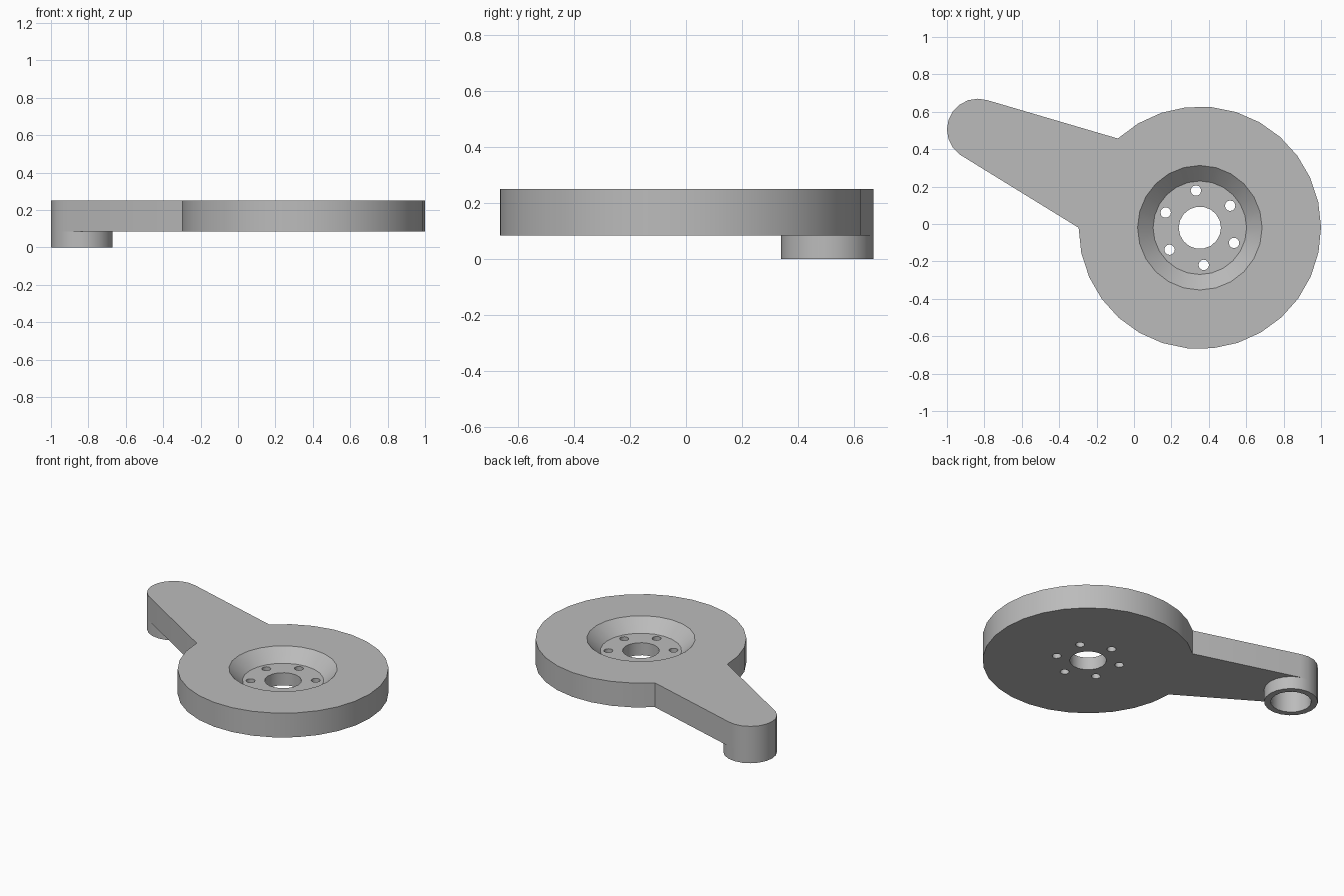
import bpy, bmesh
from math import sin, cos, radians

if "Cube" in bpy.data.objects:
    bpy.data.objects.remove(bpy.data.objects["Cube"])

DISC, DISC_R = (0.352, -0.02), 0.648
TIP, TIP_R = (-0.835, 0.505), 0.165
TOP, UNDER, FLOOR = 0.25, 0.085, 0.17

metal = bpy.data.materials.new("plain_grey")
metal.use_nodes = True
grey = (0.5, 0.5, 0.5, 1)
metal.diffuse_color = grey
metal.node_tree.nodes["Principled BSDF"].inputs["Base Color"].default_value = grey


def arc(centre, r, start, end, steps):
    angles = [radians(start + (end - start) * i / steps) for i in range(steps + 1)]
    return [(centre[0] + r * cos(a), centre[1] + r * sin(a)) for a in angles]


def loft(name, low, high, z0, z1):
    """Closed solid between two outlines with equal point counts."""
    bm = bmesh.new()
    a = [bm.verts.new((x, y, z0)) for x, y in low]
    b = [bm.verts.new((x, y, z1)) for x, y in high]
    bm.faces.new(a[::-1])
    bm.faces.new(b)
    for i in range(len(a)):
        j = (i + 1) % len(a)
        bm.faces.new((a[i], a[j], b[j], b[i]))
    bmesh.ops.recalc_face_normals(bm, faces=bm.faces)
    mesh = bpy.data.meshes.new(name)
    bm.to_mesh(mesh)
    bm.free()
    mesh.materials.append(metal)
    ob = bpy.data.objects.new(name, mesh)
    bpy.context.collection.objects.link(ob)
    return ob


def cone(name, centre, r0, r1, z0, z1, n):
    rings = [arc(centre, r, 0, 360, n)[:-1] for r in (r0, r1)]
    return loft(name, rings[0], rings[1], z0, z1)


def cut(target, cutter):
    mod = target.modifiers.new("cut", 'BOOLEAN')
    mod.operation, mod.solver, mod.object = 'DIFFERENCE', 'EXACT', cutter
    bpy.context.view_layer.objects.active = target
    bpy.ops.object.modifier_apply(modifier=mod.name)
    bpy.data.objects.remove(cutter)


# Disc and tapered arm as one plate
outline = arc(DISC, DISC_R, -180, 132.6, 26) + arc(TIP, TIP_R, 72, 234, 9)
plate = loft("disc_with_arm", outline, outline, UNDER, TOP)

# Conical recess, centre hole and ring of bolt holes
slope = (0.333 - 0.25) / (TOP - FLOOR)
cut(plate, cone("recess", DISC, 0.25, 0.333 + slope * 0.05, FLOOR, TOP + 0.05, 24))
cut(plate, cone("centre_hole", DISC, 0.113, 0.113, 0, 0.3, 18))
for k in range(6):
    spot = arc(DISC, 0.2, 36 + 60 * k, 0, 1)[0]
    cut(plate, cone("bolt_hole", spot, 0.028, 0.028, 0, 0.3, 12))

# Hollow boss under the arm tip, its bore running up into the arm
boss = cone("tip_boss", TIP, TIP_R, TIP_R, 0, UNDER, 20)
for part in (plate, boss):
    cut(part, cone("bore", TIP, 0.125, 0.125, -0.1, FLOOR, 20))

# Smooth round walls, crisp rims
for part in (plate, boss):
    bpy.ops.object.select_all(action='DESELECT')
    part.select_set(True)
    bpy.context.view_layer.objects.active = part
    bpy.ops.object.shade_smooth_by_angle(angle=radians(32))
